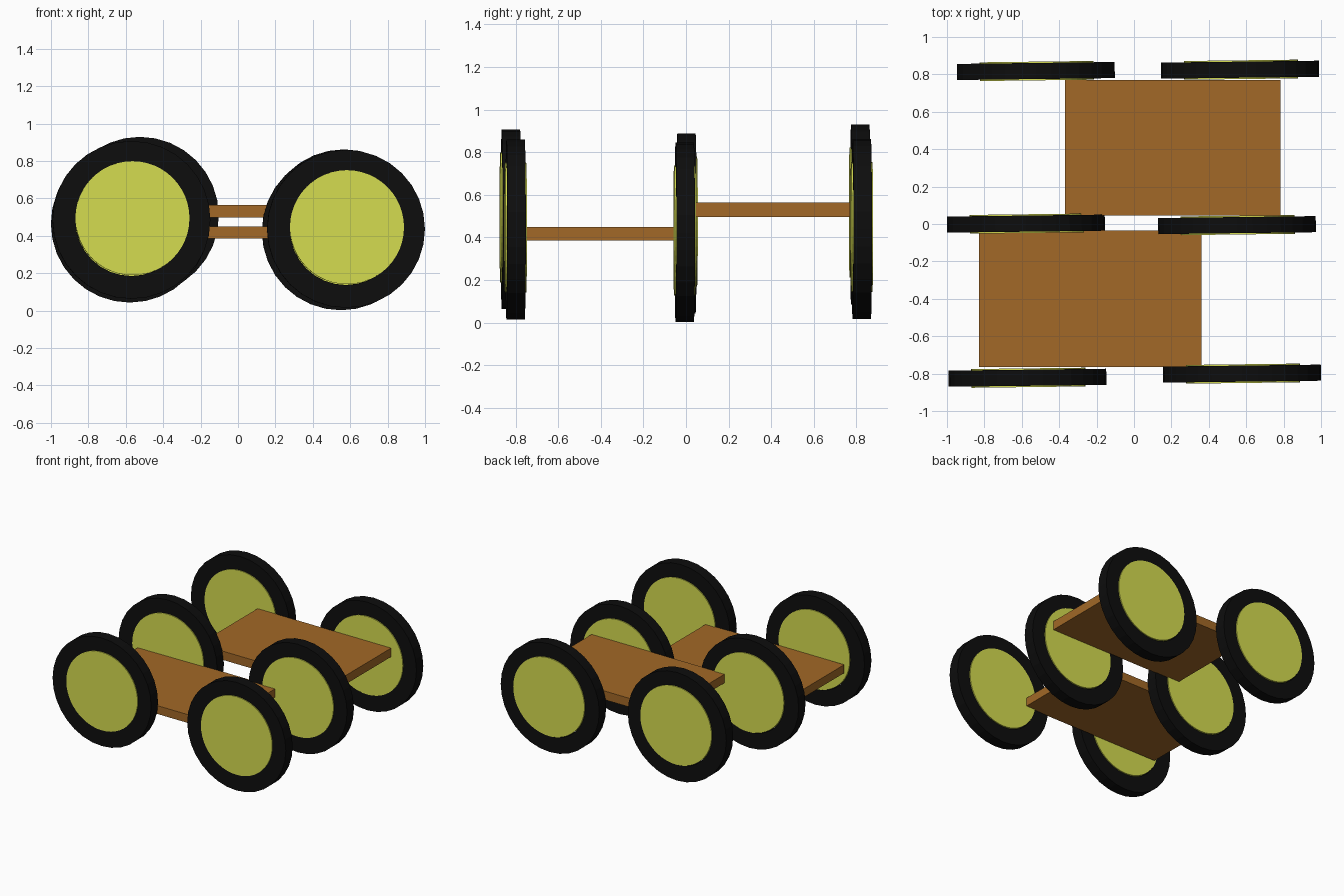
import bpy, bmesh, math

if "Cube" in bpy.data.objects:
    bpy.data.objects.remove(bpy.data.objects["Cube"])


def material(name, color):
    m = bpy.data.materials.new(name)
    m.diffuse_color = (*color, 1)
    m.use_nodes = True
    m.node_tree.nodes["Principled BSDF"].inputs["Base Color"].default_value = m.diffuse_color
    return m


RUBBER = material("black_rubber", (0.004, 0.004, 0.004))
YELLOW = material("yellow_disc", (0.67, 0.72, 0.08))
WOOD = material("brown_wood", (0.36, 0.14, 0.02))
TILT = math.radians(0.7)


def finish(bm, name, mat, loc, tilt=0):
    bmesh.ops.recalc_face_normals(bm, faces=bm.faces)
    me = bpy.data.meshes.new(name)
    bm.to_mesh(me)
    bm.free()
    me.materials.append(mat)
    ob = bpy.data.objects.new(name, me)
    ob.location = loc
    ob.rotation_euler.z = tilt
    bpy.context.collection.objects.link(ob)


def lathe(profile, sides):
    """Spin a closed (radius, y) profile about the y axis."""
    bm = bmesh.new()
    rings = []
    for i in range(sides):
        a = 2 * math.pi * i / sides
        rings.append([bm.verts.new((r * math.cos(a), y, r * math.sin(a))) for r, y in profile])
    n = len(profile)
    for i in range(sides):
        p, q = rings[i], rings[(i + 1) % sides]
        for j in range(n):
            k = (j + 1) % n
            bm.faces.new((p[j], p[k], q[k], q[j]))
    return bm


def wheel(name, x, y, z):
    # flat-sided tyre ring
    h = 0.043
    finish(lathe([(0.30, -h), (0.422, -h), (0.422, h), (0.30, h)], 32),
           name + "_tyre", RUBBER, (x, y, z), TILT)
    # disc standing slightly proud on both sides
    bm = bmesh.new()
    bmesh.ops.create_cone(bm, cap_ends=True, segments=48, radius1=0.305, radius2=0.305, depth=0.1)
    for v in bm.verts:
        v.co.y, v.co.z = v.co.z, v.co.y
    finish(bm, name + "_disc", YELLOW, (x + 0.005, y, z + 0.009), TILT)


def board(name, lo, hi):
    bm = bmesh.new()
    bmesh.ops.create_cube(bm, size=1)
    bmesh.ops.scale(bm, vec=[b - a for a, b in zip(lo, hi)], verts=bm.verts)
    finish(bm, name, WOOD, [(a + b) / 2 for a, b in zip(lo, hi)])


# six wheels
for name, pos in {
    "front_left_wheel": (-0.57, -0.822, 0.485),
    "front_right_wheel": (0.577, -0.80, 0.437),
    "middle_left_wheel": (-0.578, 0.002, 0.465),
    "middle_right_wheel": (0.55, -0.006, 0.424),
    "back_left_wheel": (-0.525, 0.818, 0.507),
    "back_right_wheel": (0.567, 0.825, 0.44),
}.items():
    wheel(name, *pos)

# two deck boards
board("front_board", (-0.83, -0.765, 0.385), (0.36, -0.035, 0.45))
board("back_board", (-0.37, 0.045, 0.497), (0.783, 0.77, 0.565))
